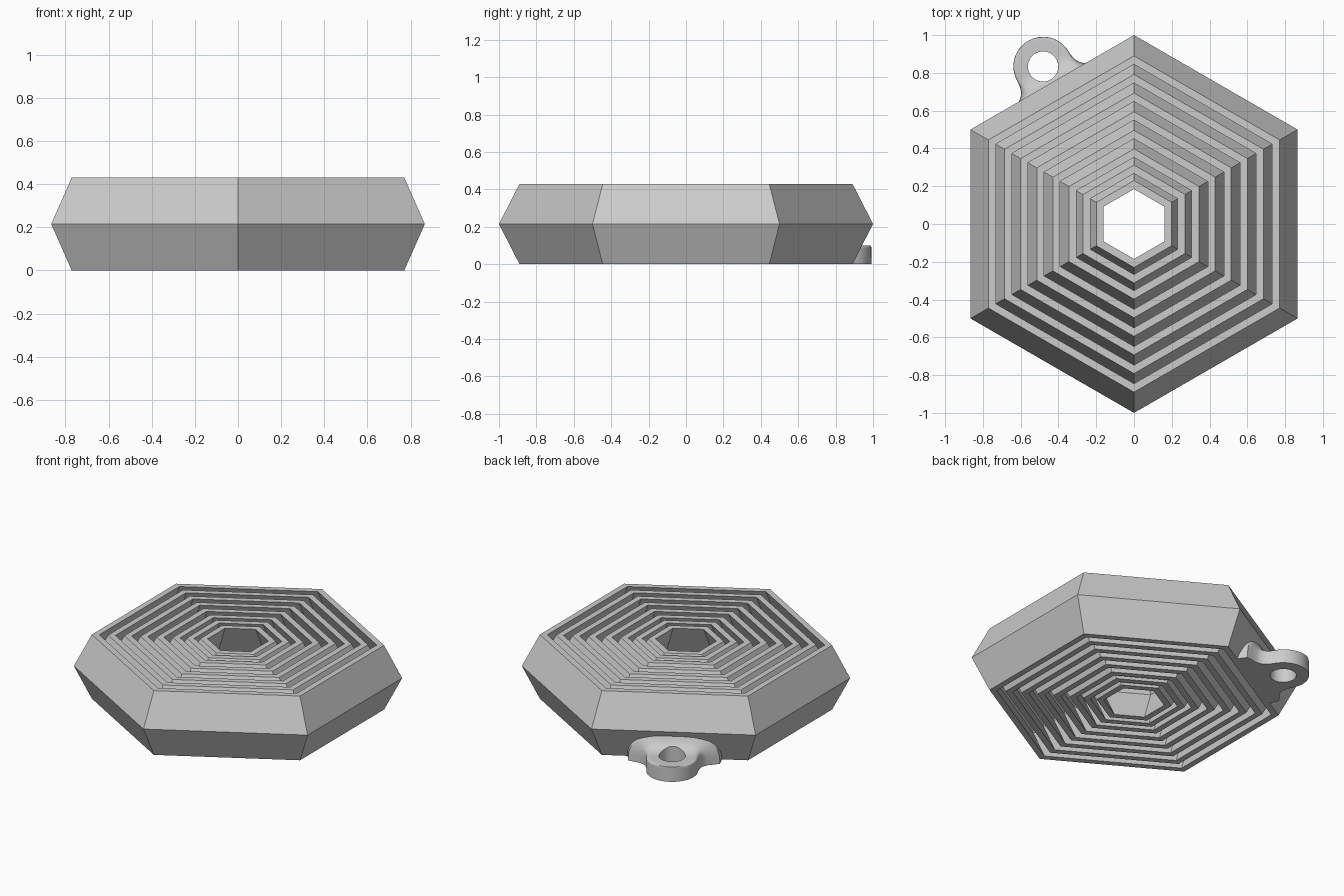
import bpy, bmesh, math

cube = bpy.data.objects.get("Cube")
if cube:
    bpy.data.objects.remove(cube, do_unlink=True)

HEIGHT = 0.43
BULGE = 0.11      # extra corner radius at mid height
WALL = 0.045      # corner-to-corner wall thickness

grey = bpy.data.materials.new("light grey")
grey.use_nodes = True
colour = (0.6, 0.6, 0.6, 1)
grey.diffuse_color = colour
grey.node_tree.nodes["Principled BSDF"].inputs["Base Color"].default_value = colour


def finish(name, bm):
    bmesh.ops.recalc_face_normals(bm, faces=bm.faces)
    mesh = bpy.data.meshes.new(name)
    bm.to_mesh(mesh)
    bm.free()
    mesh.materials.append(grey)
    obj = bpy.data.objects.new(name, mesh)
    bpy.context.collection.objects.link(obj)
    return obj


def bridge(bm, a, b):
    for i in range(len(a)):
        j = (i + 1) % len(a)
        bm.faces.new((a[i], a[j], b[j], b[i]))


def hex_ring(name, top_radius):
    """Thin hexagonal shell whose wall bulges out at mid height."""
    inner = top_radius - WALL
    profile = [(top_radius, 0), (top_radius + BULGE, HEIGHT / 2), (top_radius, HEIGHT),
               (inner, HEIGHT), (inner + BULGE, HEIGHT / 2), (inner, 0)]
    bm = bmesh.new()
    loops = []
    for k in range(6):
        a = math.radians(90 + 60 * k)
        loops.append([bm.verts.new((r * math.cos(a), r * math.sin(a), z)) for r, z in profile])
    for k in range(6):
        bridge(bm, loops[k], loops[(k + 1) % 6])
    return finish(name, bm)


# Nested rings, outside to inside
radii = [0.89 - 0.0985 * i for i in range(6)] + [0.312, 0.23]
for i, radius in enumerate(radii):
    hex_ring(f"hex_ring_{i + 1}", radius)

# Keyring loop: sections of (distance, half width, height, corner softness)
CENTRE, RADIUS, THICK = 0.963, 0.157, 0.1
sections = [(0.75, 0.29, 0.205, 0.8), (0.835, 0.28, 0.2, 0.8), (0.85, 0.245, 0.18, 0.7),
            (0.865, 0.205, 0.15, 0.6), (0.88, 0.185, 0.13, 0.45), (0.9, 0.17, 0.115, 0.3),
            (0.93, 0.16, 0.104, 0.2)]
for i in range(17):
    a = math.radians(90 - 88 * i / 16)
    sections.append((CENTRE + RADIUS * math.cos(a), RADIUS * math.sin(a), THICK, 0.12))

bm = bmesh.new()
loops = []
STEPS = 24
for dist, half, height, soft in sections:
    loop = []
    for k in range(STEPS + 1):
        a = math.pi * k / STEPS
        c, s = math.cos(a), max(math.sin(a), 0)
        y = half * math.copysign(abs(c) ** soft, c) if abs(c) > 1e-6 else 0
        z = height * s ** soft if s > 1e-6 else 0
        x = max(dist, 0.755 + 0.4465 * z)   # stay within the sloped wall
        loop.append(bm.verts.new((x, y, z)))
    loops.append(loop)
for a, b in zip(loops, loops[1:]):
    bridge(bm, a, b)
bm.faces.new(loops[0])
bm.faces.new(loops[-1])
bmesh.ops.remove_doubles(bm, verts=bm.verts, dist=0.0001)
loop_obj = finish("keyring_loop", bm)

# Drill the eyelet
bm = bmesh.new()
bmesh.ops.create_cone(bm, cap_ends=True, segments=48, radius1=0.08, radius2=0.08, depth=1)
bmesh.ops.translate(bm, verts=bm.verts, vec=(CENTRE, 0, 0))
cutter = finish("eyelet_cutter", bm)
cutter.hide_render = True
mod = loop_obj.modifiers.new("eyelet", 'BOOLEAN')
mod.object = cutter
mod.operation = 'DIFFERENCE'
mod.solver = 'EXACT'
bpy.ops.object.select_all(action='DESELECT')
loop_obj.select_set(True)
bpy.context.view_layer.objects.active = loop_obj
bpy.ops.object.modifier_apply(modifier=mod.name)
bpy.data.objects.remove(cutter, do_unlink=True)
bpy.ops.object.shade_smooth_by_angle(angle=math.radians(40))
loop_obj.rotation_euler.z = math.radians(120)
